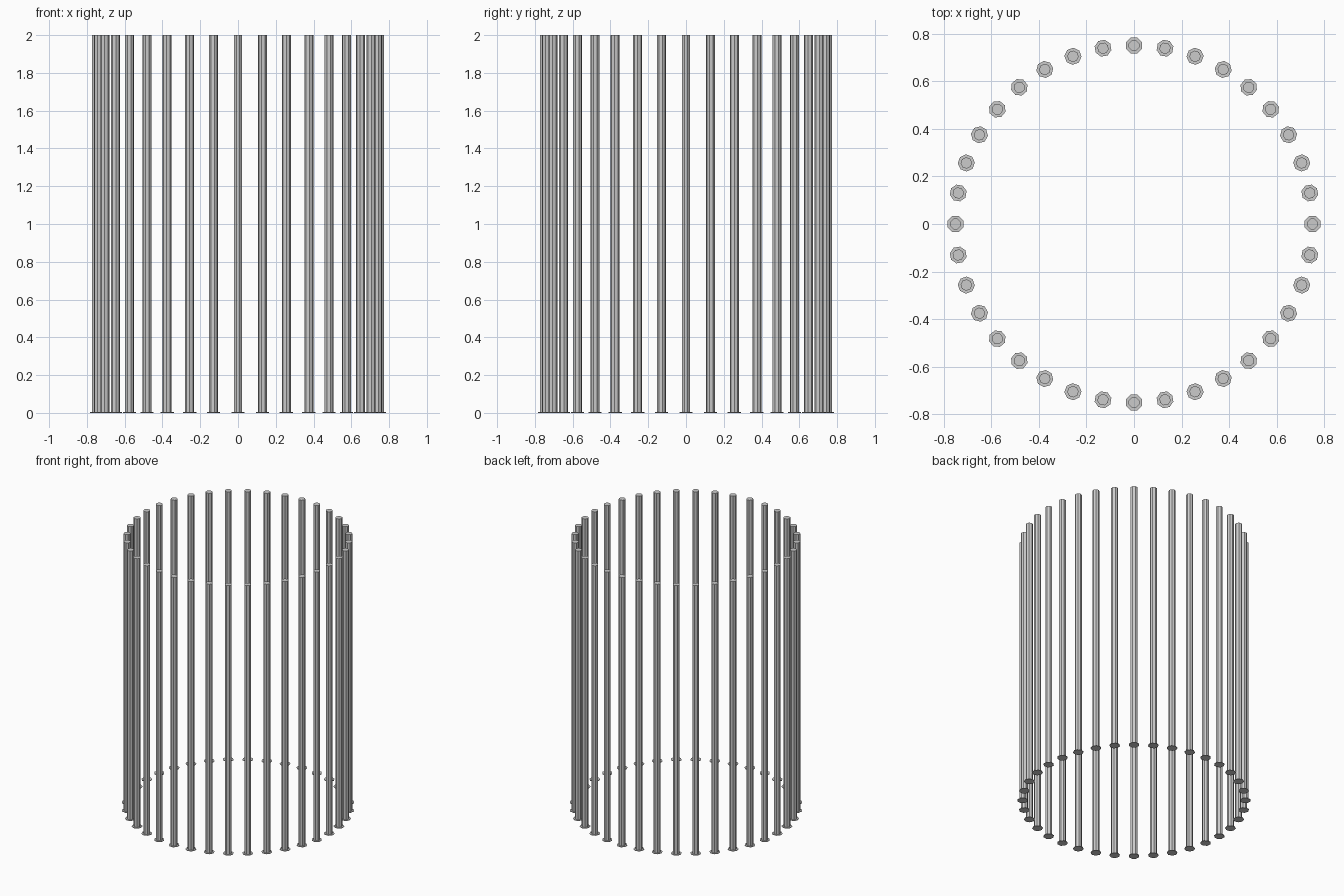
import bpy, bmesh, math

if "Cube" in bpy.data.objects:
    bpy.data.objects.remove(bpy.data.objects["Cube"])

COUNT, RING, SIDES = 36, 0.75, 8
# bar profile: (radius, height) with a thin foot flange
PROFILE = [(0.036, 0.0), (0.036, 0.004), (0.024, 0.004), (0.024, 2.0)]


def lathe_mesh(name, profile, sides):
    bm = bmesh.new()
    rings = []
    for r, z in profile:
        rings.append([bm.verts.new((r * math.cos((i + 0.5) * math.tau / sides),
                                    r * math.sin((i + 0.5) * math.tau / sides), z))
                      for i in range(sides)])
    for a, b in zip(rings, rings[1:]):
        for i in range(sides):
            j = (i + 1) % sides
            bm.faces.new((a[i], a[j], b[j], b[i]))
    bm.faces.new(rings[0][::-1])
    bm.faces.new(rings[-1])
    mesh = bpy.data.meshes.new(name)
    bm.to_mesh(mesh)
    bm.free()
    return mesh


# ring of upright bars
bar = lathe_mesh("bar", PROFILE, SIDES)
for k in range(COUNT):
    a = k * math.tau / COUNT
    ob = bpy.data.objects.new(f"bar_{k + 1:02d}", bar)
    ob.location = (RING * math.cos(a), RING * math.sin(a), 0)
    ob.rotation_euler.z = a
    bpy.context.collection.objects.link(ob)
